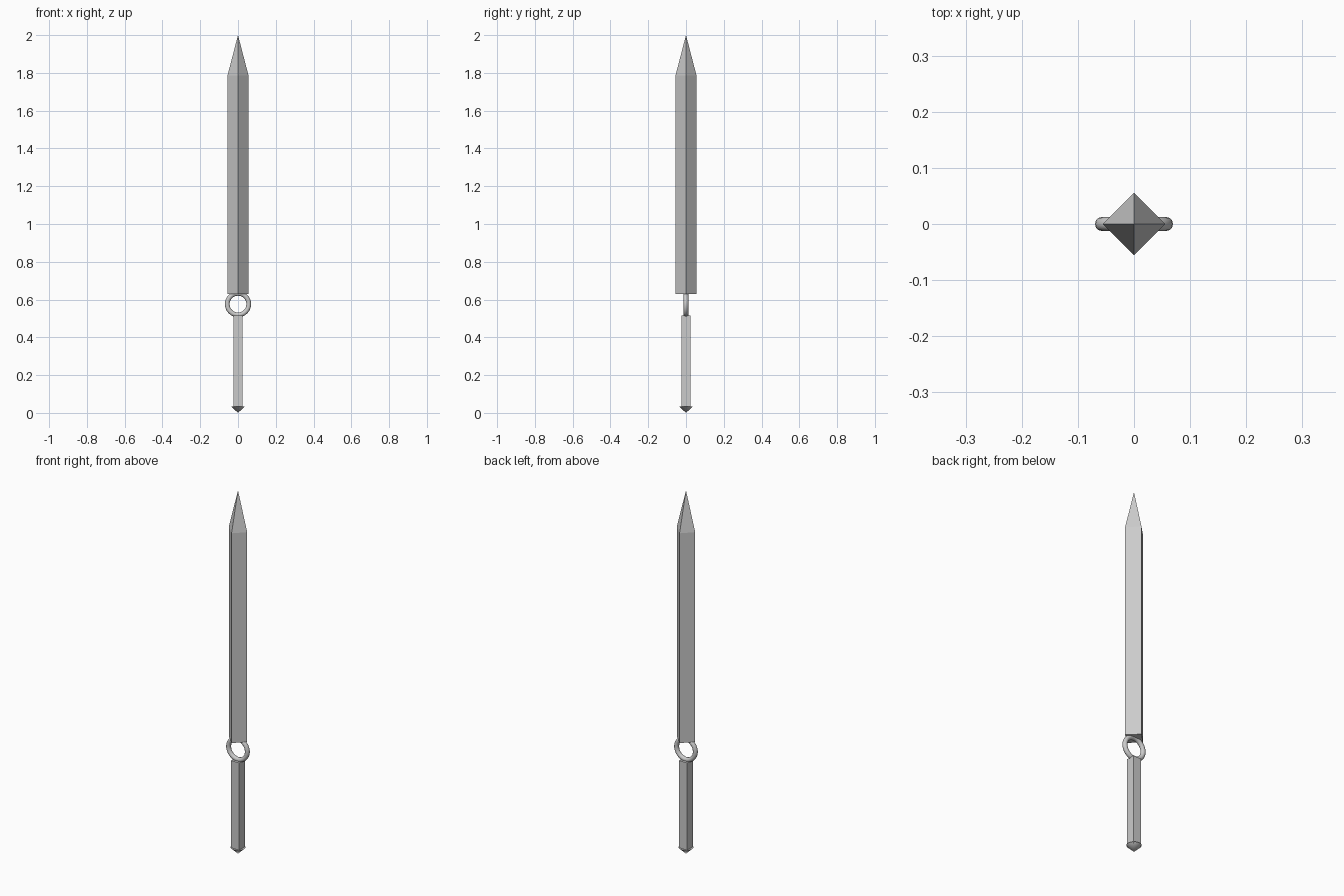
import bpy
from math import pi, radians

if "Cube" in bpy.data.objects:
    bpy.data.objects.remove(bpy.data.objects["Cube"])


def cone(name, sides, r_low, r_high, z0, z1, turn=0.0):
    # Prism, pyramid or cone between two heights on the z axis
    bpy.ops.mesh.primitive_cone_add(vertices=sides, radius1=r_low, radius2=r_high,
                                    depth=z1 - z0, location=(0, 0, (z0 + z1) / 2),
                                    rotation=(0, 0, turn))
    ob = bpy.context.object
    ob.name = name
    return ob


# Diamond-section blade and its pointed tip
cone("blade", 4, 0.056, 0.056, 0.63, 1.785)
cone("blade_tip", 4, 0.056, 0.0, 1.785, 2.0)

# Upright ring joining blade and handle
bpy.ops.mesh.primitive_torus_add(major_radius=0.057, minor_radius=0.0125,
                                 major_segments=32, minor_segments=12,
                                 location=(0, 0, 0.576), rotation=(pi / 2, 0, 0))
ring = bpy.context.object
ring.name = "ring"
bpy.ops.object.shade_smooth_by_angle(angle=radians(40))

# Square handle, faces square to the axes
cone("handle", 4, 0.035, 0.035, 0.03, 0.515, pi / 4)

# Shallow conical pommel
cone("pommel", 32, 0.0, 0.037, 0.0, 0.035)
bpy.ops.object.shade_smooth_by_angle(angle=radians(30))
